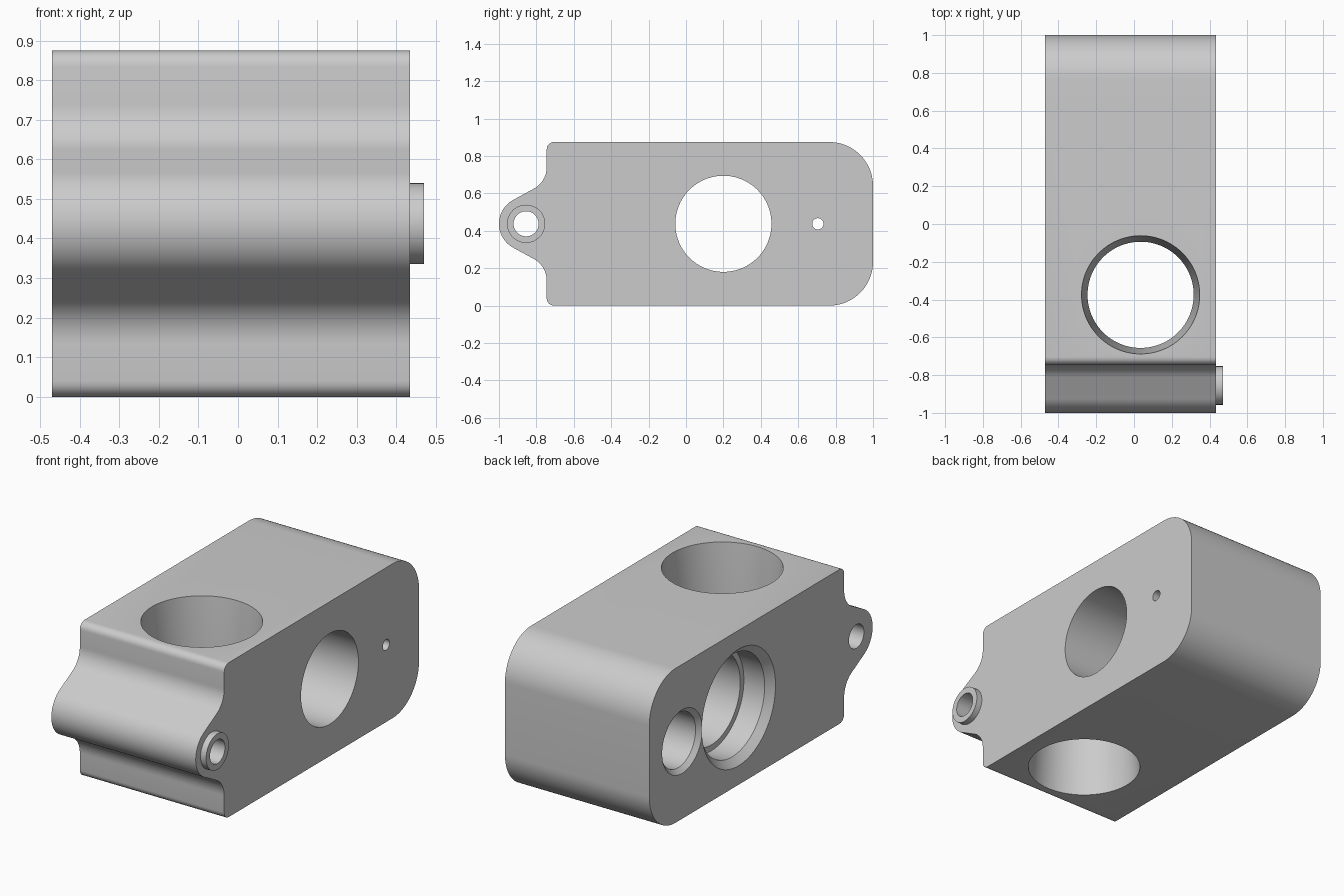
import bpy, bmesh
from math import cos, sin, pi, radians
from mathutils import Matrix, Vector

cube = bpy.data.objects.get("Cube")
if cube:
    bpy.data.objects.remove(cube, do_unlink=True)

LEFT, RIGHT = -0.47, 0.435      # side faces of the block
HEIGHT = 0.875
MID = HEIGHT / 2
EAR_Y, EAR_R = -0.855, 0.145
FRONT_Y = -0.745

grey = bpy.data.materials.new("plain grey")
grey.use_nodes = True
colour = (0.6, 0.6, 0.6, 1)
grey.diffuse_color = colour
grey.node_tree.nodes["Principled BSDF"].inputs["Base Color"].default_value = colour


def make_object(name, bm):
    bmesh.ops.recalc_face_normals(bm, faces=bm.faces)
    mesh = bpy.data.meshes.new(name)
    bm.to_mesh(mesh)
    bm.free()
    obj = bpy.data.objects.new(name, mesh)
    bpy.context.collection.objects.link(obj)
    mesh.materials.append(grey)
    return obj


def arc(cy, cz, r, start, end, steps):
    angles = [radians(start + (end - start) * i / steps) for i in range(steps + 1)]
    return [(cy + r * cos(a), cz + r * sin(a)) for a in angles]


def lathe(name, profile, place, closed=False, steps=96):
    """Revolve (radius, height) points around local z; closed gives a ring."""
    bm = bmesh.new()
    rings = [[bm.verts.new((r * cos(2 * pi * i / steps), r * sin(2 * pi * i / steps), h))
              for i in range(steps)] for r, h in profile]
    pairs = list(zip(rings, rings[1:]))
    if closed:
        pairs.append((rings[-1], rings[0]))
    else:
        bm.faces.new(rings[0])
        bm.faces.new(rings[-1])
    for a, b in pairs:
        for i in range(steps):
            j = (i + 1) % steps
            bm.faces.new((a[i], a[j], b[j], b[i]))
    bmesh.ops.transform(bm, matrix=place, verts=bm.verts)
    return make_object(name, bm)


def sideways(y):
    """Local z runs along +x, starting on the left-hand face plane."""
    return Matrix.Translation((LEFT, y, MID)) @ Matrix.Rotation(pi / 2, 4, 'Y')


def smooth(obj):
    bpy.ops.object.select_all(action='DESELECT')
    obj.select_set(True)
    bpy.context.view_layer.objects.active = obj
    bpy.ops.object.shade_smooth_by_angle(angle=radians(30))


# Upper half of the side outline, from ear tip to back wall
fillet = 0.13
upper = arc(EAR_Y, MID, EAR_R, 180, 119, 14)
upper += arc(FRONT_Y - fillet, 0.74, fillet, -61, 0, 12)
upper += arc(FRONT_Y + 0.04, HEIGHT - 0.04, 0.04, 180, 90, 6)
upper += arc(0.765, HEIGHT - 0.235, 0.235, 90, 0, 20)
lower = [(y, HEIGHT - z) for y, z in reversed(upper[1:])]

# Block extruded across its width
bm = bmesh.new()
face = bm.faces.new([bm.verts.new((LEFT, y, z)) for y, z in upper + lower])
side = bmesh.ops.extrude_face_region(bm, geom=[face])
bmesh.ops.translate(bm, vec=Vector((RIGHT - LEFT, 0, 0)),
                    verts=[v for v in side["geom"] if isinstance(v, bmesh.types.BMVert)])
block = make_object("housing_block", bm)

# Bores: stepped main bore, blind pocket with vent, ear pin hole, tapered vertical port
cutters = [
    lathe("main_bore", [(0.37, -0.04), (0.29, 0.04), (0.29, 0.17), (0.257, 0.17), (0.257, 1.1)],
          sideways(0.2)),
    lathe("pocket_bore", [(0.21, -0.03), (0.155, 0.025), (0.155, 0.6), (0.03, 0.6), (0.03, 1.1)],
          sideways(0.705), steps=64),
    lathe("pin_hole", [(0.067, -0.1), (0.067, 1.1)], sideways(EAR_Y), steps=48),
    lathe("vertical_port", [(0.306, -0.1), (0.281, 0.3), (0.281, 0.5), (0.3235, 1.0)],
          Matrix.Translation((0.035, -0.375, 0))),
]
bpy.context.view_layer.objects.active = block
for cutter in cutters:
    cutter.hide_render = True
    mod = block.modifiers.new(cutter.name, 'BOOLEAN')
    mod.operation = 'DIFFERENCE'
    mod.solver = 'EXACT'
    mod.object = cutter
    bpy.ops.object.modifier_apply(modifier=mod.name)
for cutter in cutters:
    bpy.data.objects.remove(cutter, do_unlink=True)
smooth(block)

# Raised collar around the pin hole on the ear
width = RIGHT - LEFT
collar = lathe("pin_collar", [(0.067, width), (0.102, width), (0.102, width + 0.035),
                              (0.067, width + 0.035)], sideways(EAR_Y), closed=True, steps=48)
smooth(collar)
